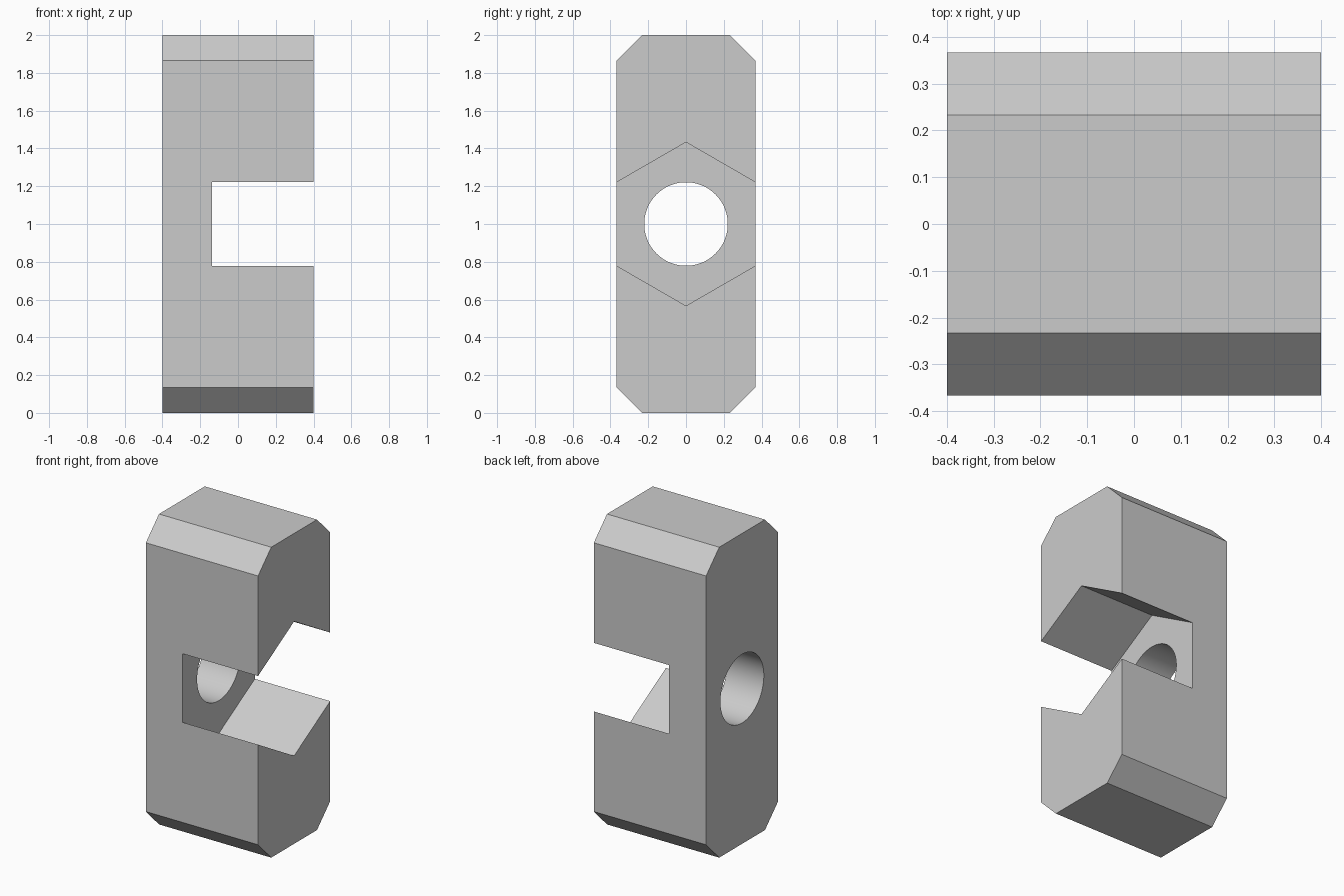
import bpy
import bmesh
from math import cos, sin, tau, radians

cube = bpy.data.objects.get("Cube")
if cube:
    bpy.data.objects.remove(cube, do_unlink=True)

HALF_X, HALF_Y, HEIGHT = 0.4, 0.367, 2.0
CHAMFER = 0.134
MID = HEIGHT / 2
POCKET_FLOOR = -0.137
HEX_RADIUS, HOLE_RADIUS = 0.433, 0.221

grey = bpy.data.materials.new("plain grey")
grey.use_nodes = True
colour = (0.6, 0.6, 0.6, 1)
grey.diffuse_color = colour
grey.node_tree.nodes["Principled BSDF"].inputs["Base Color"].default_value = colour


def prism(name, profile, x0, x1):
    """Extrude a (y, z) profile along x."""
    bm = bmesh.new()
    face = bm.faces.new([bm.verts.new((x0, y, z)) for y, z in profile])
    out = bmesh.ops.extrude_face_region(bm, geom=[face])
    moved = [v for v in out["geom"] if isinstance(v, bmesh.types.BMVert)]
    bmesh.ops.translate(bm, verts=moved, vec=(x1 - x0, 0, 0))
    bmesh.ops.recalc_face_normals(bm, faces=bm.faces)
    mesh = bpy.data.meshes.new(name)
    bm.to_mesh(mesh)
    bm.free()
    mesh.materials.append(grey)
    obj = bpy.data.objects.new(name, mesh)
    bpy.context.collection.objects.link(obj)
    return obj


def ring(sides, radius):
    """Regular polygon with a corner pointing up."""
    return [(radius * sin(tau * i / sides), MID + radius * cos(tau * i / sides))
            for i in range(sides)]


# Block with four chamfered long edges
flat_y, flat_z = HALF_Y - CHAMFER, MID - CHAMFER
octagon = [(flat_y, MID), (HALF_Y, flat_z), (HALF_Y, -flat_z), (flat_y, -MID),
           (-flat_y, -MID), (-HALF_Y, -flat_z), (-HALF_Y, flat_z), (-flat_y, MID)]
block = prism("block", [(y, z + MID) for y, z in octagon], -HALF_X, HALF_X)

# Hexagonal pocket, open on three sides, and the round hole through its floor
cutters = [
    prism("hex_pocket_cutter", ring(6, HEX_RADIUS), POCKET_FLOOR, HALF_X + 0.1),
    prism("hole_cutter", ring(96, HOLE_RADIUS), -HALF_X - 0.1, HALF_X + 0.05),
]
bpy.context.view_layer.objects.active = block
for cutter in cutters:
    mod = block.modifiers.new(cutter.name, "BOOLEAN")
    mod.operation = "DIFFERENCE"
    mod.solver = "EXACT"
    mod.object = cutter
    bpy.ops.object.modifier_apply(modifier=mod.name)
for cutter in cutters:
    bpy.data.objects.remove(cutter, do_unlink=True)

# Smooth hole wall, crisp edges elsewhere
bpy.ops.object.select_all(action="DESELECT")
block.select_set(True)
bpy.ops.object.shade_smooth_by_angle(angle=radians(25))
